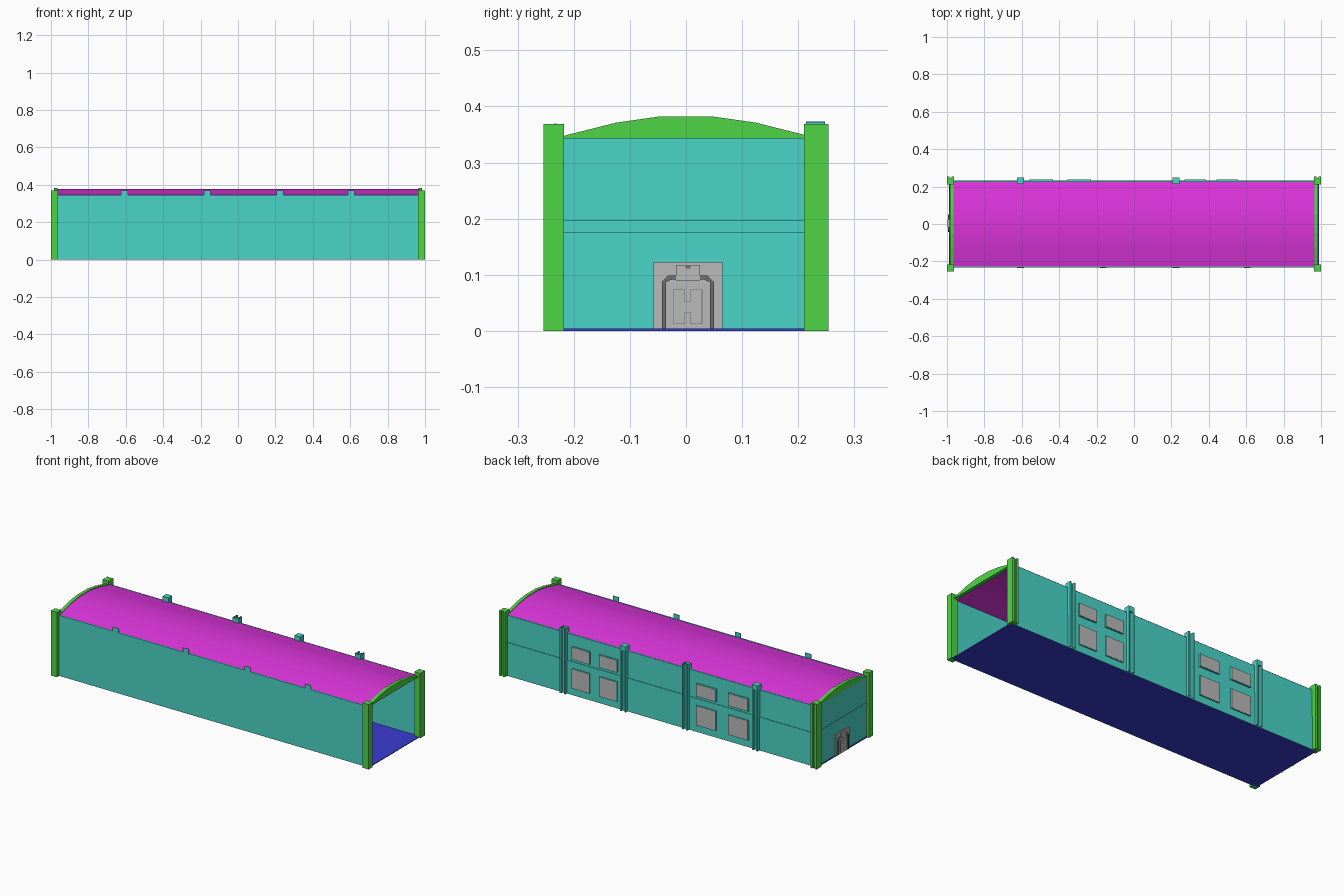
import bpy, bmesh, math

cube = bpy.data.objects.get("Cube")
if cube:
    bpy.data.objects.remove(cube)


def material(name, srgb):
    color = [(c / 255) ** 2.2 for c in srgb] + [1]
    m = bpy.data.materials.new(name)
    m.use_nodes = True
    m.diffuse_color = color
    m.node_tree.nodes["Principled BSDF"].inputs["Base Color"].default_value = color
    return m


teal = material("teal wall", (75, 212, 198))
green = material("green trim", (80, 212, 72))
magenta = material("magenta roof", (220, 56, 220))
blue = material("blue floor", (62, 62, 210))
grey = material("light grey", (184, 184, 184))
dark = material("dark grey", (110, 110, 110))


def extrude(name, points, axis, a, b, mat, caps=True, closed=True):
    """Sweep a 2D outline along an axis: x takes (y, z), y takes (x, z), z takes (x, y)."""
    def place(p, t):
        return {"x": (t, *p), "y": (p[0], t, p[1]), "z": (*p, t)}[axis]
    bm = bmesh.new()
    low = [bm.verts.new(place(p, a)) for p in points]
    high = [bm.verts.new(place(p, b)) for p in points]
    n = len(points)
    for i in range(n if closed else n - 1):
        j = (i + 1) % n
        bm.faces.new((low[i], low[j], high[j], high[i]))
    if caps:
        bm.faces.new(low)
        bm.faces.new(high)
    bmesh.ops.recalc_face_normals(bm, faces=bm.faces)
    mesh = bpy.data.meshes.new(name)
    bm.to_mesh(mesh)
    bm.free()
    mesh.materials.append(mat)
    ob = bpy.data.objects.new(name, mesh)
    bpy.context.collection.objects.link(ob)
    return ob


def box(name, x, y, z, mat):
    rect = [(x[0], y[0]), (x[1], y[0]), (x[1], y[1]), (x[0], y[1])]
    return extrude(name, rect, "z", z[0], z[1], mat)


def channel(x0, x1, y0, y1, flange, depth):
    """Post section with a groove in its back face."""
    g = y1 - depth
    return [(x0, y0), (x1, y0), (x1, y1), (x1 - flange, y1), (x1 - flange, g),
            (x0 + flange, g), (x0 + flange, y1), (x0, y1)]


# Floor and long walls
box("floor", (-0.99, 0.99), (-0.23, 0.23), (0, 0.004), blue)
box("front_wall", (-0.98, 0.98), (-0.233, -0.227), (0, 0.345), teal)
box("back_wall_lower", (-0.98, 0.98), (0.224, 0.232), (0, 0.19), teal)
box("back_wall_upper", (-0.98, 0.98), (0.224, 0.229), (0.19, 0.345), teal)

# End wall with raised band; the other end is open
box("end_wall", (-0.984, -0.976), (-0.225, 0.225), (0, 0.345), teal)
box("end_wall_band", (-0.987, -0.973), (-0.225, 0.225), (0.175, 0.198), teal)

# Arched roof shell, smooth shaded
arc = [(-0.23, 0.343), (-0.125, 0.367), (-0.048, 0.378),
       (0.048, 0.378), (0.125, 0.367), (0.23, 0.343)]
roof = extrude("roof", arc, "x", -0.97, 0.97, magenta, caps=False, closed=False)
for poly in roof.data.polygons:
    poly.use_smooth = True
    if poly.normal.z < 0:
        poly.flip()

# Crescent gables and corner posts at both ends
gable = [(-0.22, 0.343), (-0.22, 0.347)]
gable += [(y, z + 0.004) for y, z in arc[1:-1]] + [(0.22, 0.347), (0.22, 0.343)]
for side, s in (("left", 1), ("right", -1)):
    extrude(side + "_gable", gable, "x", s * 0.965, s * 0.985, green)
    x0, x1 = sorted((s * 0.963, s * 1.0))
    box(side + "_front_corner_post", (x0, x1), (-0.254, -0.217), (0, 0.369), green)
    extrude(side + "_back_corner_post", channel(x0, x1, 0.21, 0.254, 0.013, 0.008),
            "z", 0, 0.369, green)

# Back pilasters, alternately capped and open, and front roof clips
for i, x in enumerate((-0.607, -0.165, 0.224, 0.605)):
    section = channel(x - 0.018, x + 0.018, 0.214, 0.248, 0.009, 0.014)
    capped = i % 2 == 0
    extrude("pilaster", section, "z", 0, 0.372, teal, caps=capped)
    if capped:
        box("pilaster_cap", (x - 0.018, x + 0.018), (0.214, 0.248), (0.345, 0.373), teal)
    box("roof_clip", (x - 0.018, x + 0.018), (-0.234, -0.231), (0.34, 0.37), teal)

# Windows: teal casings with grey panes
for x in (-0.495, -0.293, 0.325, 0.497):
    w = 0.063 if x < 0 else 0.056
    for level, z0, z1 in (("lower", 0.04, 0.153), ("upper", 0.205, 0.277)):
        box(level + "_window_casing", (x - w, x + w), (0.226, 0.238), (z0, z1), teal)
        box(level + "_window_pane", (x - w + 0.002, x + w - 0.002), (0.2375, 0.239),
            (z0 + 0.002, z1 - 0.002), grey)

# Door block through the end wall, detailed on both faces
box("door_surround", (-0.989, -0.971), (-0.058, 0.065), (0, 0.123), grey)


def half_frame(t):
    """Outline of a bevelled door opening, shrunk by t."""
    return [(-0.043 + t, 0.002), (-0.043 + t, 0.087), (-0.031 + t, 0.099 - t),
            (0.038 - t, 0.099 - t), (0.050 - t, 0.087), (0.050 - t, 0.002)]


for face, s in (("outer", -1), ("inner", 1)):
    def plate(name, y, z, rise, mat):
        x0, x1 = sorted((-0.98 + s * 0.008, -0.98 + s * (0.009 + rise)))
        box(face + name, (x0, x1), y, z, mat)

    extrude(face + "_door_frame", half_frame(0) + half_frame(0.007)[::-1], "x",
            -0.98 + s * 0.008, -0.98 + s * 0.015, dark)
    extrude(face + "_door_leaf", half_frame(0.010), "x",
            -0.98 + s * 0.008, -0.98 + s * 0.011, grey)
    plate("_door_header", (-0.018, 0.025), (0.09, 0.117), 0.008, grey)
    plate("_door_lamp", (-0.001, 0.008), (0.111, 0.116), 0.009, dark)
    # Raised stiles and rail over a thin dark outline
    for y0, y1, z0, z1 in ((-0.022, -0.003, 0.013, 0.073), (0.009, 0.028, 0.013, 0.073),
                           (-0.004, 0.010, 0.034, 0.052)):
        plate("_door_relief_edge", (y0 - 0.001, y1 + 0.001), (z0 - 0.001, z1 + 0.001), 0.003, dark)
        plate("_door_relief", (y0, y1), (z0, z1), 0.004, grey)
